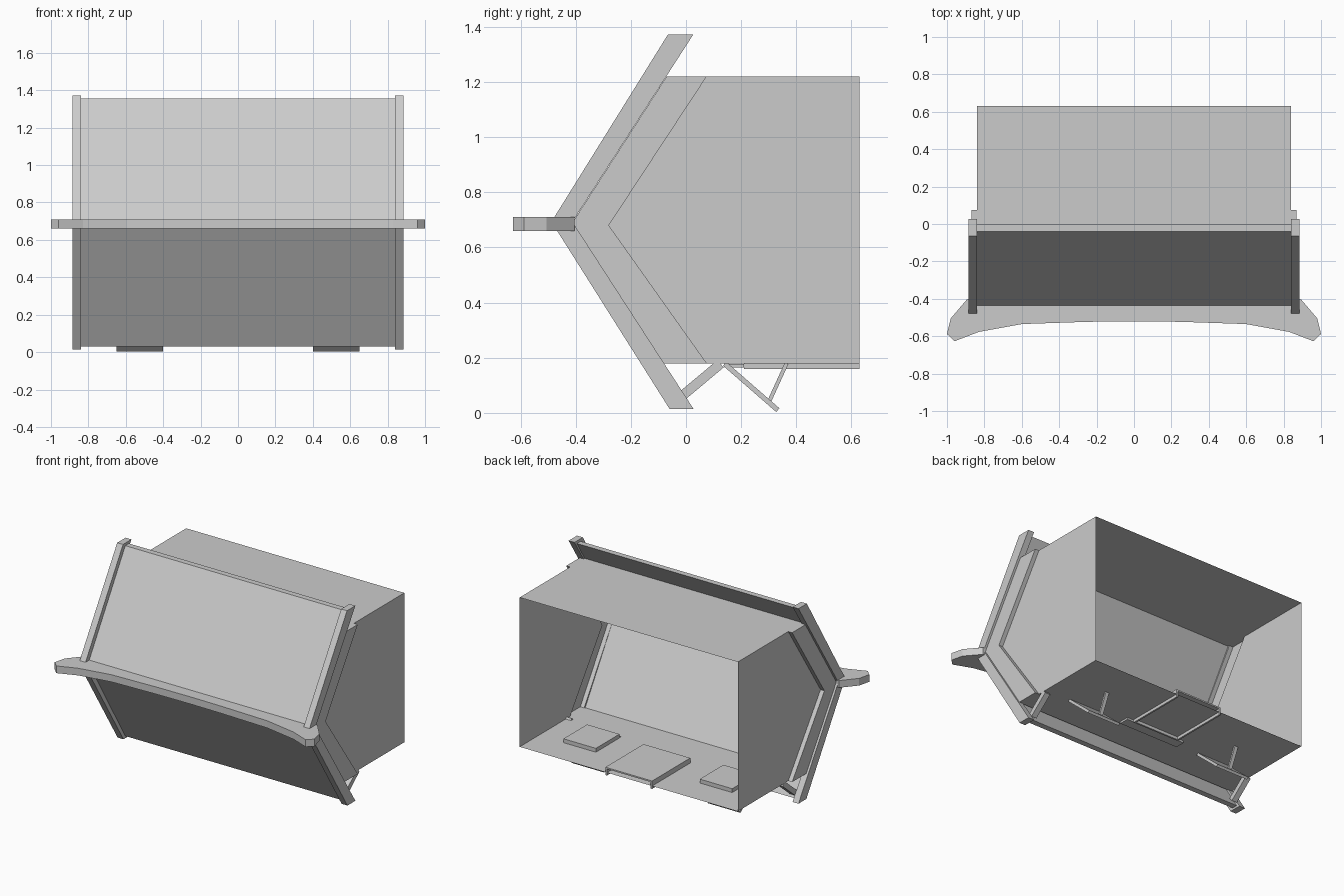
import bpy, bmesh

if "Cube" in bpy.data.objects:
    bpy.data.objects.remove(bpy.data.objects["Cube"])


def make(name, verts, faces, fix=True):
    me = bpy.data.meshes.new(name)
    me.from_pydata(verts, [], faces)
    if fix:
        bm = bmesh.new()
        bm.from_mesh(me)
        bmesh.ops.recalc_face_normals(bm, faces=bm.faces)
        bm.to_mesh(me)
        bm.free()
    ob = bpy.data.objects.new(name, me)
    bpy.context.collection.objects.link(ob)
    return ob


def prism(name, pts, a, b, axis='x'):
    """Extrude a (y, z) profile along x, or an (x, y) outline along z."""
    n = len(pts)
    if axis == 'x':
        v = [(a, p, q) for p, q in pts] + [(b, p, q) for p, q in pts]
    else:
        v = [(p, q, a) for p, q in pts] + [(p, q, b) for p, q in pts]
    f = [tuple(range(n)), tuple(range(n, 2 * n))]
    f += [(i, (i + 1) % n, n + (i + 1) % n, n + i) for i in range(n)]
    return make(name, v, f)


def box(name, x0, x1, y0, y1, z0, z1):
    return prism(name, [(y0, z0), (y1, z0), (y1, z1), (y0, z1)], x0, x1)


def bar(name, p, q, t, x0, x1):
    """Flat bar between two (y, z) points with thickness t."""
    dy, dz = q[0] - p[0], q[1] - p[1]
    k = t / 2 / (dy * dy + dz * dz) ** 0.5
    ny, nz = -dz * k, dy * k
    return prism(name, [(p[0] + ny, p[1] + nz), (q[0] + ny, q[1] + nz),
                        (q[0] - ny, q[1] - nz), (p[0] - ny, p[1] - nz)], x0, x1)


W, STEP = 0.84, 0.87          # half widths of the body and its front trim
BACK, FLOOR, ROOF = 0.63, 0.18, 1.22

# Thin open-backed shell: roof and floor
for nm, z in (("roof", ROOF), ("floor", FLOOR)):
    outline = [(-W, BACK), (-W, 0.075), (-STEP, 0.075), (-STEP, -0.085),
               (STEP, -0.085), (STEP, 0.075), (W, 0.075), (W, BACK)]
    make(nm, [(x, y, z) for x, y in outline], [tuple(range(8))])

# Shell sides with a stepped-out chevron trim
for s, nm in ((-1, "left"), (1, "right")):
    wall = [(BACK, FLOOR), (BACK, ROOF), (0.075, ROOF), (-0.28, 0.68), (0.075, FLOOR)]
    make(nm + "_wall", [(s * W, y, z) for y, z in wall], [tuple(range(5))])
    inner = wall[2:]
    outer = [(-0.07, ROOF), (-0.412, 0.69), (-0.08, FLOOR)]
    v = [(s * W, y, z) for y, z in inner] + [(s * STEP, y, z) for y, z in inner]
    v += [(s * STEP, y, z) for y, z in outer]
    make(nm + "_trim", v, [(0, 1, 4, 3), (1, 2, 5, 4), (3, 4, 7, 6), (4, 5, 8, 7)])

    # Front chevron rail
    rail = [(-0.065, 1.373), (-0.488, 0.693), (-0.06, 0.015),
            (0.027, 0.015), (-0.412, 0.693), (0.027, 1.373)]
    prism(nm + "_rail", rail, s * W, s * 0.885)

    # Strut between floor and lower panel
    bar(nm + "_strut", (-0.01, 0.065), (0.125, 0.178), 0.035, s * 0.84, s * 0.80)

    # Fold-out foot with its brace and the raised pocket above it
    bar(nm + "_foot", (0.14, 0.178), (0.333, 0.01), 0.018, s * 0.40, s * 0.65)
    bar(nm + "_foot_brace", (0.302, 0.042), (0.365, 0.18), 0.014, s * 0.515, s * 0.54)
    box(nm + "_foot_pocket", s * 0.40, s * 0.65, 0.16, 0.42, FLOOR, 0.207)

# Folded front panel
panel = [(-0.04, 1.355), (-0.447, 0.693), (-0.04, 0.03),
         (0.0, 0.03), (-0.412, 0.693), (0.0, 1.355)]
prism("front_panel", panel, -W, W)

# Shelf with flared ends, mirrored outline
half = [(0.25, -0.523), (0.6, -0.535), (0.83, -0.577), (0.96, -0.627), (1.0, -0.588),
        (0.98, -0.505), (0.895, -0.405), (0.875, -0.405), (0.875, -0.435)]
outline = [(0, -0.52)] + half + [(-x, y) for x, y in reversed(half)]
prism("front_shelf", outline, 0.66, 0.71, 'z')

# Centre compartment under the floor, hollow from below
box("compartment_top", -0.18, 0.18, 0.21, BACK, 0.205, 0.215)
box("compartment_front", -0.18, 0.18, 0.21, 0.222, 0.16, 0.205)
for s, nm in ((-1, "left"), (1, "right")):
    box("compartment_" + nm, s * 0.168, s * 0.18, 0.222, BACK, 0.16, 0.205)
box("compartment_lip", -0.23, 0.23, 0.14, 0.21, 0.165, 0.178)
